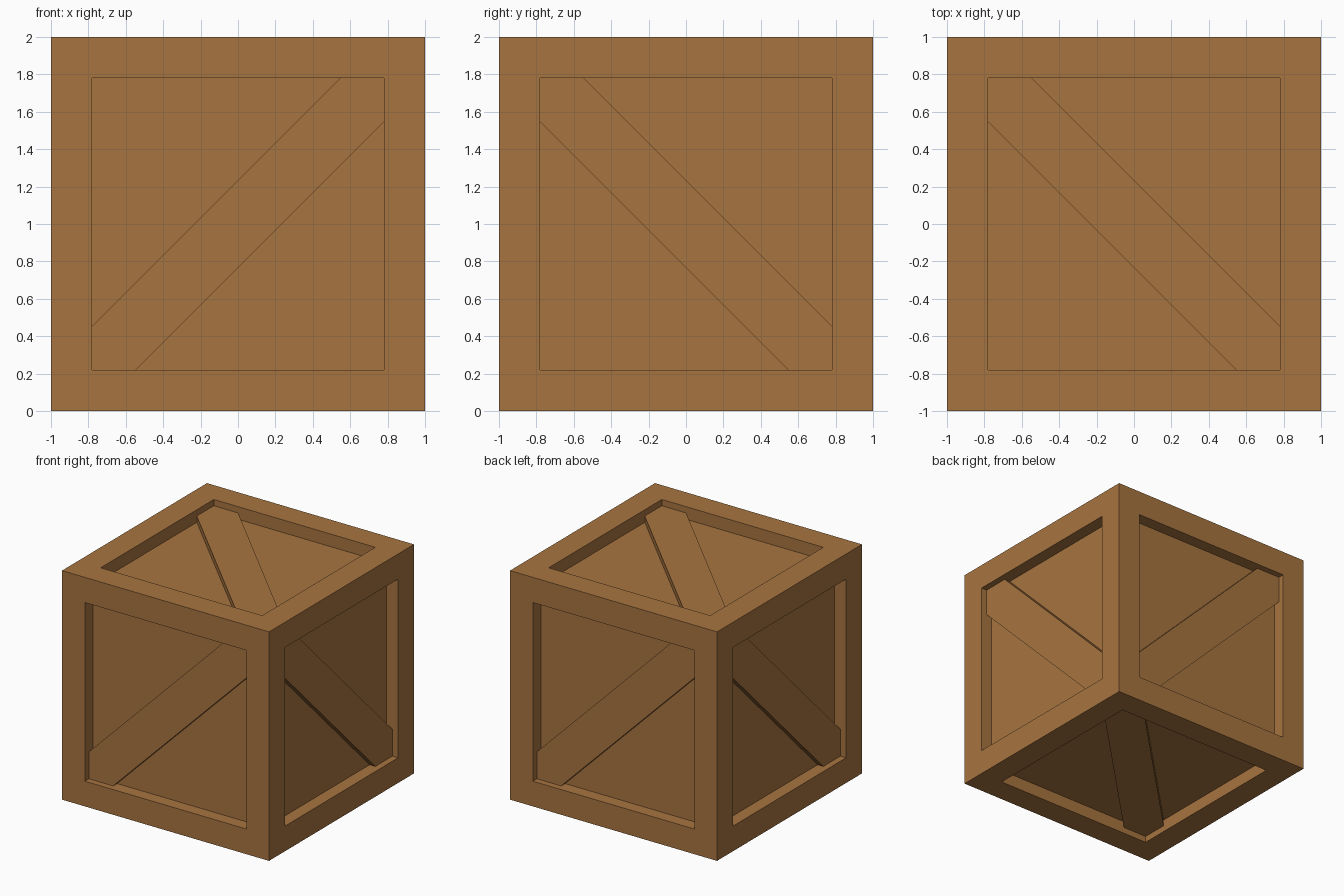
import bpy, bmesh
from mathutils import Vector

if "Cube" in bpy.data.objects:
    bpy.data.objects.remove(bpy.data.objects["Cube"])

HALF, OPEN = 1.0, 0.78           # crate half size, half opening of each side
PANEL, BRACE = 0.11, 0.055       # recess depth of the panels and of the braces
CUT = 0.545                      # where brace edges meet the opening
CENTRE = Vector((0, 0, HALF))

wood = bpy.data.materials.new("brown_wood")
wood.diffuse_color = (0.39, 0.176, 0.051, 1)
wood.use_nodes = True
wood.node_tree.nodes["Principled BSDF"].inputs["Base Color"].default_value = wood.diffuse_color


def finish(bm, name):
    bmesh.ops.recalc_face_normals(bm, faces=bm.faces)
    mesh = bpy.data.meshes.new(name)
    bm.to_mesh(mesh)
    bm.free()
    mesh.materials.append(wood)
    obj = bpy.data.objects.new(name, mesh)
    bpy.context.collection.objects.link(obj)


# Crate body: cube with a recessed panel on every side
bm = bmesh.new()
bmesh.ops.create_cube(bm, size=2 * HALF)
bmesh.ops.translate(bm, verts=bm.verts, vec=CENTRE)
bm.normal_update()
panels = list(bm.faces)
bmesh.ops.inset_individual(bm, faces=panels, thickness=HALF - OPEN, use_even_offset=True)
for face in panels:
    n = face.normal.copy()
    for f in bmesh.ops.extrude_discrete_faces(bm, faces=[face])["faces"]:
        bmesh.ops.translate(bm, verts=f.verts, vec=-n * PANEL)
finish(bm, "crate_body")

# Diagonal braces: each runs along the u = v diagonal of its side
X, Y, Z = Vector((1, 0, 0)), Vector((0, 1, 0)), Vector((0, 0, 1))
sides = {"front": (X, Z), "back": (-X, Z), "right": (Z, -Y),
         "left": (Z, Y), "top": (Y, -X), "bottom": (Y, X)}
outline = [(-OPEN, -OPEN), (-CUT, -OPEN), (OPEN, CUT),
           (OPEN, OPEN), (CUT, OPEN), (-OPEN, -CUT)]
for side, (u, v) in sides.items():
    n = u.cross(v)
    bm = bmesh.new()
    base = CENTRE + n * (HALF - PANEL - 0.01)
    face = bm.faces.new([bm.verts.new(base + u * a + v * b) for a, b in outline])
    top = bmesh.ops.extrude_face_region(bm, geom=[face], use_keep_orig=True)["geom"]
    bmesh.ops.translate(bm, vec=n * (PANEL - BRACE + 0.01),
                        verts=[e for e in top if isinstance(e, bmesh.types.BMVert)])
    finish(bm, side + "_brace")
